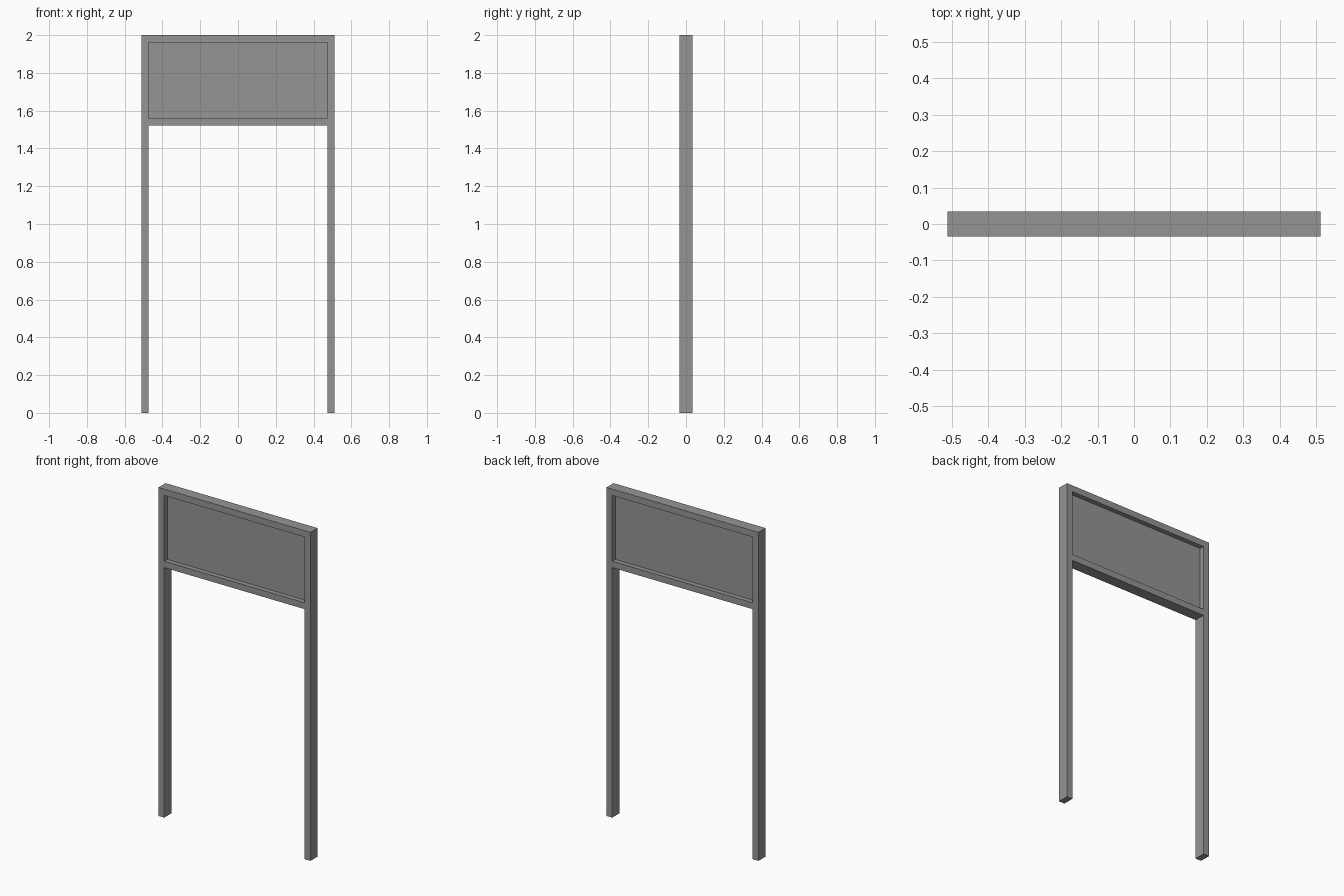
import bpy
import math

if "Cube" in bpy.data.objects:
    bpy.data.objects.remove(bpy.data.objects["Cube"])

HALF_W, HALF_D, HEIGHT = 0.512, 0.034, 2.0
POST = 0.039                       # width of posts and rails
IN_X = HALF_W - POST
RAIL_Z, OPEN_Z0, OPEN_Z1 = 1.522, 1.561, 1.961

dark = bpy.data.materials.new("dark_grey")
dark.diffuse_color = (0.3, 0.3, 0.3, 1)
dark.use_nodes = True
dark.node_tree.nodes["Principled BSDF"].inputs["Base Color"].default_value = dark.diffuse_color


def add_loop(curve, points):
    s = curve.splines.new('POLY')
    s.points.add(len(points) - 1)
    for p, (x, z) in zip(s.points, points):
        p.co = (x, z, 0, 1)
    s.use_cyclic_u = True


# Frame: two legs joined by a rectangular border, one extruded profile
curve = bpy.data.curves.new("sign_frame", 'CURVE')
curve.dimensions = '2D'
curve.fill_mode = 'BOTH'
curve.extrude = HALF_D
right = [(HALF_W, HEIGHT), (HALF_W, 0), (IN_X, 0), (IN_X, RAIL_Z)]
add_loop(curve, right + [(-x, z) for x, z in reversed(right)])
add_loop(curve, [(-IN_X, OPEN_Z0), (IN_X, OPEN_Z0), (IN_X, OPEN_Z1), (-IN_X, OPEN_Z1)])
frame = bpy.data.objects.new("sign_frame", curve)
frame.rotation_euler.x = math.radians(90)
bpy.context.collection.objects.link(frame)
bpy.context.view_layer.objects.active = frame
frame.select_set(True)
bpy.ops.object.convert(target='MESH')
frame = bpy.context.object
bpy.ops.object.shade_flat()

# Panel: thin board recessed on both sides
bpy.ops.mesh.primitive_cube_add(size=1, location=(0, 0, (OPEN_Z0 + OPEN_Z1) / 2))
panel = bpy.context.object
panel.name = "sign_panel"
panel.scale = (2 * IN_X, 0.01, OPEN_Z1 - OPEN_Z0)

for part in (frame, panel):
    part.data.materials.clear()
    part.data.materials.append(dark)
